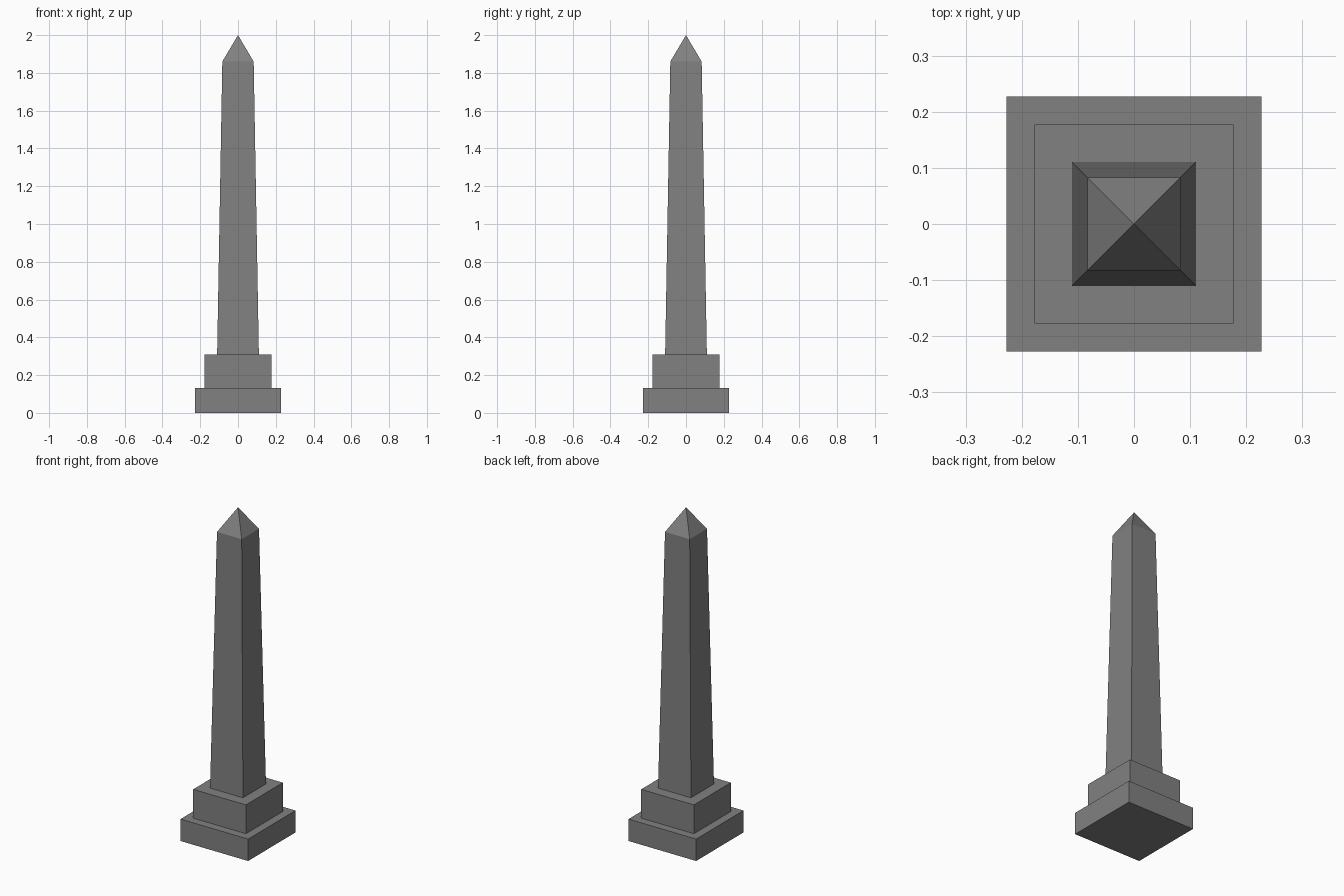
import bpy
import bmesh

old = bpy.data.objects.get("Cube")
if old:
    bpy.data.objects.remove(old, do_unlink=True)

# Single stone colour
stone = bpy.data.materials.new("grey stone")
stone.use_nodes = True
colour = (0.22, 0.22, 0.22, 1)
stone.diffuse_color = colour
stone.node_tree.nodes["Principled BSDF"].inputs["Base Color"].default_value = colour


def stack(name, rings, apex=None):
    """Square solid through (half width, height) rings, capped or pointed."""
    bm = bmesh.new()
    corners = ((-1, -1), (1, -1), (1, 1), (-1, 1))
    loops = [[bm.verts.new((sx * w, sy * w, z)) for sx, sy in corners]
             for w, z in rings]
    for low, high in zip(loops, loops[1:]):
        for i in range(4):
            j = (i + 1) % 4
            bm.faces.new((low[i], low[j], high[j], high[i]))
    bm.faces.new(loops[0][::-1])
    top = loops[-1]
    if apex is None:
        bm.faces.new(top)
    else:
        tip = bm.verts.new((0, 0, apex))
        for i in range(4):
            bm.faces.new((top[i], top[(i + 1) % 4], tip))
    bmesh.ops.recalc_face_normals(bm, faces=bm.faces)
    mesh = bpy.data.meshes.new(name)
    bm.to_mesh(mesh)
    bm.free()
    mesh.materials.append(stone)
    obj = bpy.data.objects.new(name, mesh)
    bpy.context.collection.objects.link(obj)
    return obj


# Two-step plinth
stack("lower_plinth", [(0.227, 0), (0.227, 0.133)])
stack("upper_plinth", [(0.177, 0.133), (0.177, 0.308)])
# Tapered shaft with pointed cap
stack("obelisk_shaft", [(0.1105, 0.308), (0.083, 1.86)], apex=2.0)
